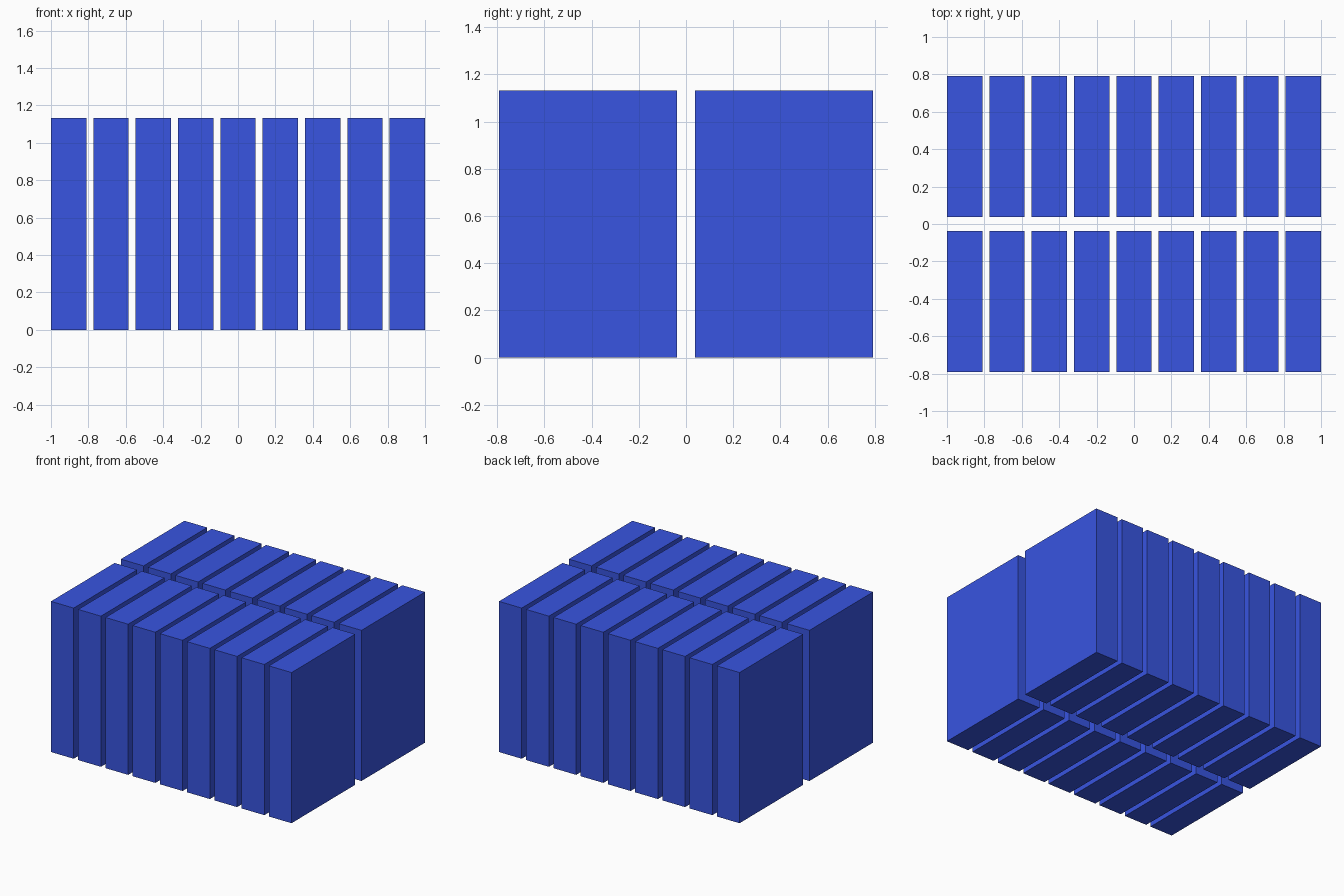
import bpy

if "Cube" in bpy.data.objects:
    bpy.data.objects.remove(bpy.data.objects["Cube"])

U = 2 / 53                      # module: block width 5, depth 20, height 30
WIDTH, DEPTH, HEIGHT = 5 * U, 20 * U, 30 * U
PITCH = 6 * U                   # block width plus a one-module gap
ROW_Y = U + DEPTH / 2           # two-module aisle between the rows

blue = bpy.data.materials.new("blue")
blue.diffuse_color = (0.04, 0.09, 0.75, 1)
blue.use_nodes = True
blue.node_tree.nodes["Principled BSDF"].inputs["Base Color"].default_value = blue.diffuse_color


def block(name, x, y):
    bpy.ops.mesh.primitive_cube_add(size=1, location=(x, y, HEIGHT / 2))
    ob = bpy.context.object
    ob.name = name
    ob.scale = (WIDTH, DEPTH, HEIGHT)
    bpy.ops.object.transform_apply(location=False, rotation=False, scale=True)
    ob.data.materials.append(blue)


# Two rows of nine upright slabs
for row, y in (("front", -ROW_Y), ("back", ROW_Y)):
    for i in range(9):
        block(f"{row}_slab_{i + 1}", (i - 4) * PITCH, y)
